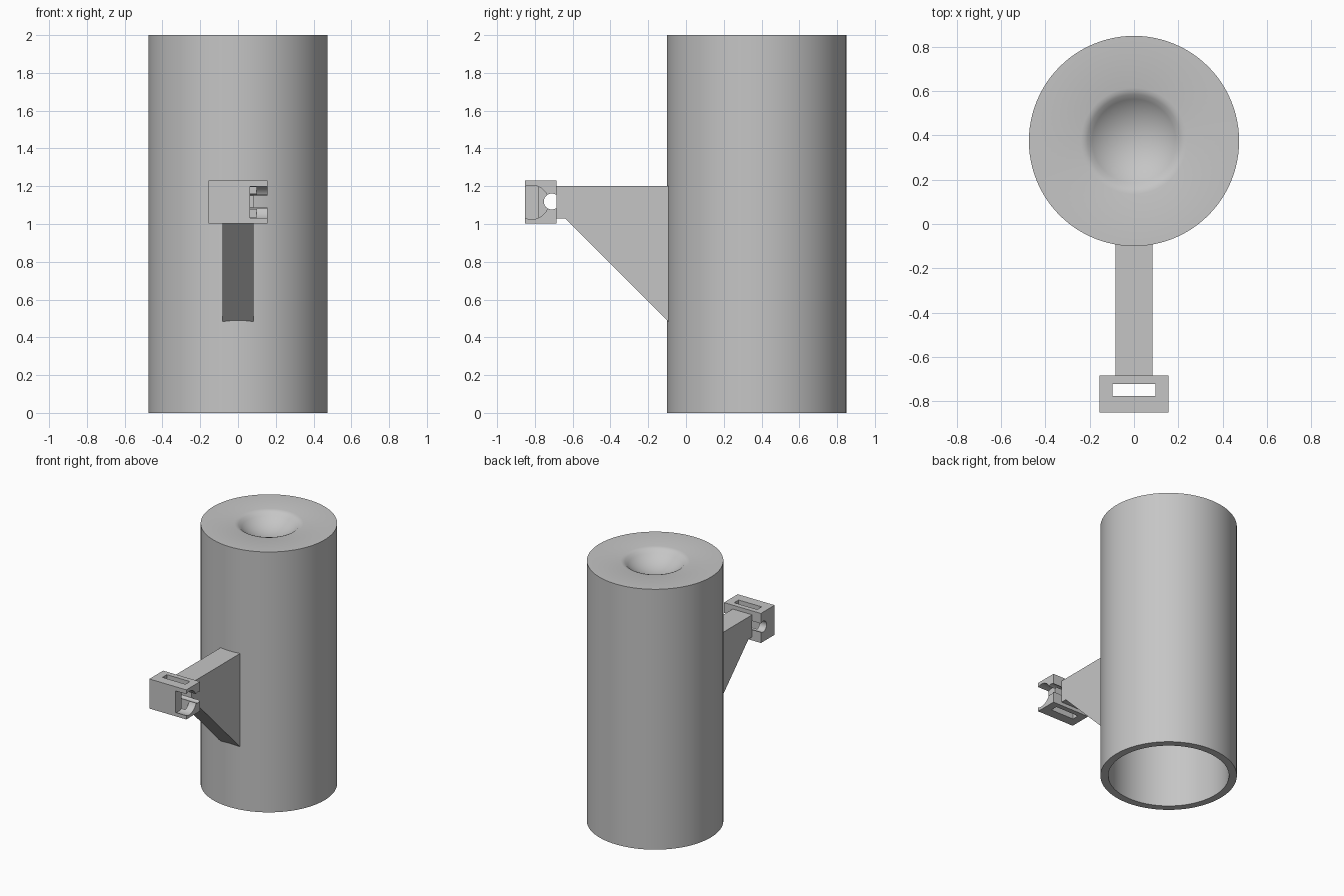
import bpy, bmesh, math
from mathutils import Matrix, Vector

cube = bpy.data.objects.get("Cube")
if cube:
    bpy.data.objects.remove(cube, do_unlink=True)

grey = bpy.data.materials.new("plain grey")
grey.use_nodes = True
colour = (0.56, 0.56, 0.56, 1)
grey.diffuse_color = colour
grey.node_tree.nodes["Principled BSDF"].inputs["Base Color"].default_value = colour


def finish(name, bm):
    bmesh.ops.recalc_face_normals(bm, faces=bm.faces[:])
    mesh = bpy.data.meshes.new(name)
    bm.to_mesh(mesh)
    bm.free()
    mesh.materials.append(grey)
    obj = bpy.data.objects.new(name, mesh)
    bpy.context.collection.objects.link(obj)
    return obj


def box(name, low, high):
    low, high = Vector(low), Vector(high)
    bm = bmesh.new()
    bmesh.ops.create_cube(bm, size=1, matrix=Matrix.Translation((low + high) / 2)
                          @ Matrix.Diagonal((*(high - low), 1)))
    return finish(name, bm)


def rod(name, x0, x1, y, z, radius):
    bm = bmesh.new()
    place = Matrix.Translation(((x0 + x1) / 2, y, z)) @ Matrix.Rotation(math.pi / 2, 4, 'Y')
    bmesh.ops.create_cone(bm, cap_ends=True, segments=64, radius1=radius,
                          radius2=radius, depth=x1 - x0, matrix=place)
    return finish(name, bm)


def activate(obj):
    bpy.ops.object.select_all(action='DESELECT')
    obj.select_set(True)
    bpy.context.view_layer.objects.active = obj


def cut(obj, cutter):
    cutter.hide_render = True
    mod = obj.modifiers.new("cut", 'BOOLEAN')
    mod.operation = 'DIFFERENCE'
    mod.solver = 'EXACT'
    mod.object = cutter
    activate(obj)
    bpy.ops.object.modifier_apply(modifier=mod.name)
    bpy.data.objects.remove(cutter, do_unlink=True)


def smooth(obj):
    activate(obj)
    bpy.ops.object.shade_smooth_by_angle(angle=math.radians(30))


# Tube: lathed shell, open underneath, with a shallow bowl in the closed top
bowl_r, bowl_d, rim_r = 0.21, 0.09, 0.24
profile = [(0, 1.85), (0.42, 1.85), (0.42, 0), (0.475, 0), (0.475, 2),
           (rim_r, 2), (0.225, 1.996)]
sphere_r = (bowl_r ** 2 + bowl_d ** 2) / (2 * bowl_d)
for i in range(11):
    r = bowl_r * (1 - i / 10)
    drop = math.sqrt(sphere_r ** 2 - r ** 2) - (sphere_r - bowl_d)
    profile.append((r, 1.99 - drop))
bm = bmesh.new()
verts = [bm.verts.new((r, 0.375, z)) for r, z in profile]
edges = [bm.edges.new(pair) for pair in zip(verts, verts[1:])]
bmesh.ops.spin(bm, geom=verts + edges, cent=(0, 0.375, 0), axis=(0, 0, 1),
               angle=2 * math.pi, steps=96, use_merge=True)
bmesh.ops.remove_doubles(bm, verts=bm.verts[:], dist=0.0001)
smooth(finish("tube", bm))

# Bracket: sloped side profile extruded across x, running into the tube wall
bm = bmesh.new()
side = [(-0.685, 1.03), (-0.64, 1.03), (-0.07, 0.46), (-0.07, 1.2), (-0.685, 1.2)]
face = bm.faces.new([bm.verts.new((-0.083, y, z)) for y, z in side])
new = bmesh.ops.extrude_face_region(bm, geom=[face])["geom"]
bmesh.ops.translate(bm, vec=(0.166, 0, 0),
                    verts=[v for v in new if isinstance(v, bmesh.types.BMVert)])
finish("bracket", bm)

# Clip block: upright slot, cross bore open to the rear, round notch at one end
clip = box("clip_block", (-0.157, -0.852, 1.003), (0.157, -0.685, 1.23))
cut(clip, box("slot_cutter", (-0.098, -0.778, 0.9), (0.098, -0.724, 1.4)))
cut(clip, rod("bore_cutter", -0.3, 0.3, -0.711, 1.119, 0.042))
cut(clip, rod("notch_cutter", 0.064, 0.3, -0.817, 1.115, 0.09))
smooth(clip)
